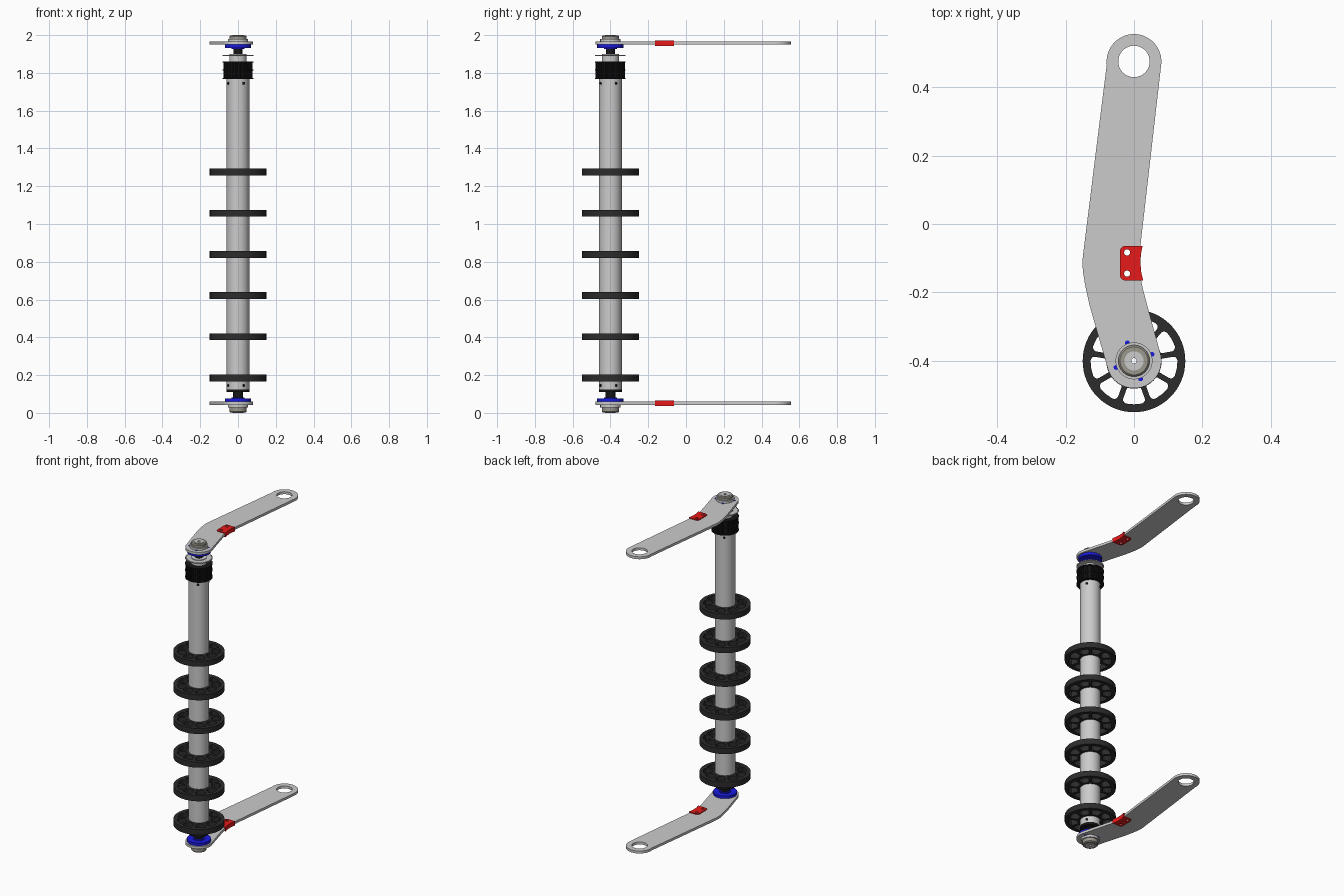
import bpy, bmesh, math
from math import sin, cos, pi, radians

if "Cube" in bpy.data.objects:
    bpy.data.objects.remove(bpy.data.objects["Cube"])

AX = -0.4  # y of the roller axis


def material(name, rgb):
    m = bpy.data.materials.new(name)
    m.diffuse_color = (*rgb, 1)
    m.use_nodes = True
    m.node_tree.nodes["Principled BSDF"].inputs["Base Color"].default_value = m.diffuse_color
    return m


BLACK = material("black", (0.008, 0.008, 0.008))
RUBBER = material("rubber", (0.025, 0.025, 0.025))
RED = material("red", (0.8, 0.01, 0.01))
BLUE = material("blue", (0.01, 0.01, 0.75))
STEEL = material("warm_steel", (0.33, 0.31, 0.27))


def finish(name, mesh, mat):
    ob = bpy.data.objects.new(name, mesh)
    bpy.context.collection.objects.link(ob)
    mesh.materials.clear()
    if mat:
        mesh.materials.append(mat)
    bpy.ops.object.select_all(action='DESELECT')
    bpy.context.view_layer.objects.active = ob
    ob.select_set(True)
    bpy.ops.object.shade_smooth_by_angle(angle=radians(30))
    return ob


def arc(x, y, r, a0=0, a1=360, n=32):
    full = a1 - a0 == 360
    steps = n if full else n + 1
    return [(x + r * cos(radians(a0 + (a1 - a0) * i / n)),
             y + r * sin(radians(a0 + (a1 - a0) * i / n))) for i in range(steps)]


def plate(name, loops, z0, z1, mat=None):
    """Filled outline with holes, extruded from z0 to z1."""
    cu = bpy.data.curves.new(name, 'CURVE')
    cu.dimensions = '2D'
    cu.fill_mode = 'BOTH'
    cu.extrude = (z1 - z0) / 2
    for loop in loops:
        sp = cu.splines.new('POLY')
        sp.points.add(len(loop) - 1)
        for p, (x, y) in zip(sp.points, loop):
            p.co = (x, y, 0, 1)
        sp.use_cyclic_u = True
    tmp = bpy.data.objects.new(name + "_outline", cu)
    bpy.context.collection.objects.link(tmp)
    dg = bpy.context.evaluated_depsgraph_get()
    mesh = bpy.data.meshes.new_from_object(tmp.evaluated_get(dg))
    bpy.data.objects.remove(tmp)
    bm = bmesh.new()
    bm.from_mesh(mesh)
    bmesh.ops.remove_doubles(bm, verts=bm.verts, dist=1e-5)
    bmesh.ops.recalc_face_normals(bm, faces=bm.faces)
    bmesh.ops.translate(bm, verts=bm.verts, vec=(0, 0, (z0 + z1) / 2))
    bm.to_mesh(mesh)
    bm.free()
    return finish(name, mesh, mat)


def lathe(name, prof, mat=None, n=48):
    """Closed (radius, z) profile spun about the roller axis."""
    bm = bmesh.new()
    rings = [[bm.verts.new((r * cos(2 * pi * i / n), AX + r * sin(2 * pi * i / n), z))
              for i in range(n)] for r, z in prof]
    for k in range(len(rings)):
        a, b = rings[k], rings[(k + 1) % len(rings)]
        for i in range(n):
            j = (i + 1) % n
            bm.faces.new((a[i], a[j], b[j], b[i]))
    bmesh.ops.recalc_face_normals(bm, faces=bm.faces)
    mesh = bpy.data.meshes.new(name)
    bm.to_mesh(mesh)
    bm.free()
    return finish(name, mesh, mat)


def ring(name, r0, r1, z0, z1, mat=None):
    return lathe(name, [(r0, z0), (r1, z0), (r1, z1), (r0, z1)], mat)


def gear(r0, r1, teeth):
    pts = []
    for i in range(teeth):
        for f, r in ((0, r0), (0.4, r0), (0.55, r1), (0.85, r1)):
            a = 2 * pi * (i + f) / teeth
            pts.append((r * cos(a), AX + r * sin(a)))
    return pts


# main tube, with four set screws near each end
ring("main_tube", 0.05, 0.06, 0.125, 1.80)
for z in (0.145, 1.745):
    for k in range(4):
        a = radians(-60 + 90 * k)
        bpy.ops.mesh.primitive_cylinder_add(
            vertices=16, radius=0.008, depth=0.008,
            location=(0.0575 * cos(a), AX + 0.0575 * sin(a), z),
            rotation=(0, pi / 2, a))
        screw = bpy.context.object
        screw.name = "set_screw"
        screw.data.materials.append(BLACK)

# spoked wheels
windows = []
half = lambda r: pi / 9 - math.asin(0.008 / r)
for k in range(9):
    mid = radians(110 + 40 * k)
    side = [(0.075, -0.1), (0.078, -0.03), (0.083, 0), (0.115, 0),
            (0.121, -0.02), (0.125, -0.06), (0.127, -0.11)]
    edge = [(r, half(r) + d) for r, d in side]
    pol = [(r, a) for r, a in edge] + [(0.127, 0)] + [(r, -a) for r, a in reversed(edge)]
    windows.append([(r * cos(mid + a), AX + r * sin(mid + a)) for r, a in pol])
for i in range(6):
    z = 0.185 + 0.218 * i
    plate("wheel", [arc(0, AX, 0.15, n=64), arc(0, AX, 0.0595, n=48)] + windows,
          z - 0.018, z + 0.018, RUBBER)

# double toothed belt pulley with flanges
plate("pulley_teeth", [gear(0.072, 0.078, 36), arc(0, AX, 0.04)], 1.772, 1.858, BLACK)
for z in (1.768, 1.813, 1.855):
    ring("pulley_flange", 0.04, 0.081, z, z + 0.006, BLACK)

# neck and thin toothed disc above the pulley
ring("neck", 0.02, 0.046, 1.85, 1.9)
plate("toothed_disc", [gear(0.074, 0.081, 30), arc(0, AX, 0.02)], 1.890, 1.896)

# shaft, spacers and lower tube plug
ring("shaft", 0.008, 0.021, 0.0, 2.0)
ring("upper_spacer", 0.018, 0.023, 1.9, 1.94, BLACK)
ring("lower_spacer", 0.018, 0.026, 0.075, 0.12, BLACK)
ring("tube_plug", 0.018, 0.06, 0.11, 0.126, BLACK)

# arm and clip outlines
clip_holes = [arc(-0.02, y, 0.009, n=20) for y in (-0.083, -0.145)]
arm = (arc(0, 0.475, 0.08, -6, 186, 32)
       + [(-0.149, -0.09), (-0.151, -0.115), (-0.149, -0.14), (-0.143, -0.178), (-0.13, -0.237)]
       + arc(0, AX, 0.08, 196, 376, 32)
       + [(0.042, -0.25), (0.026, -0.19), (0.019, -0.155), (0.016, -0.115), (0.018, -0.07)])
clip = (arc(-0.025, -0.08, 0.016, 90, 180, 8) + arc(-0.025, -0.149, 0.016, 180, 270, 8)
        + [(0.027, -0.165), (0.021, -0.14), (0.019, -0.115), (0.02, -0.09), (0.025, -0.064)])

# end assemblies: s points outward, zc is the arm mid height, end is the shaft tip
for tag, s, zc, end in (("lower", -1, 0.051, 0.0), ("upper", 1, 1.957, 2.0)):
    def span(a, b):
        return sorted((zc + s * a, zc + s * b))
    plate(tag + "_arm", [arm, arc(0, 0.475, 0.046), arc(0, AX, 0.02)] + clip_holes,
          *span(-0.008, 0.008))
    plate(tag + "_clip", [clip] + clip_holes, *span(-0.0135, 0.0135), RED)
    # bearing flange with four pegs reaching through the arm
    ring(tag + "_bearing_flange", 0.02, 0.07, *span(-0.025, -0.008), BLUE)
    ring(tag + "_bearing_hub", 0.02, 0.035, *span(-0.031, -0.024), BLUE)
    for k in range(4):
        a = radians(20 + 90 * k)
        plate(tag + "_bearing_peg", [arc(0.056 * cos(a), AX + 0.056 * sin(a), 0.007, n=16)],
              *span(-0.02, 0.0095), BLUE)
    # washer and chamfered nut
    ring(tag + "_washer", 0.02, 0.054, *span(0.007, 0.022))
    z0 = zc + s * 0.02
    lathe(tag + "_nut", [(0.02, z0), (0.046, z0), (0.046, end - s * 0.007),
                         (0.041, end - s * 0.002), (0.028, end - s * 0.002),
                         (0.02, end - s * 0.002)], STEEL)
    ring(tag + "_shaft_collar", 0.008, 0.028, *sorted((end, end - s * 0.01)))
